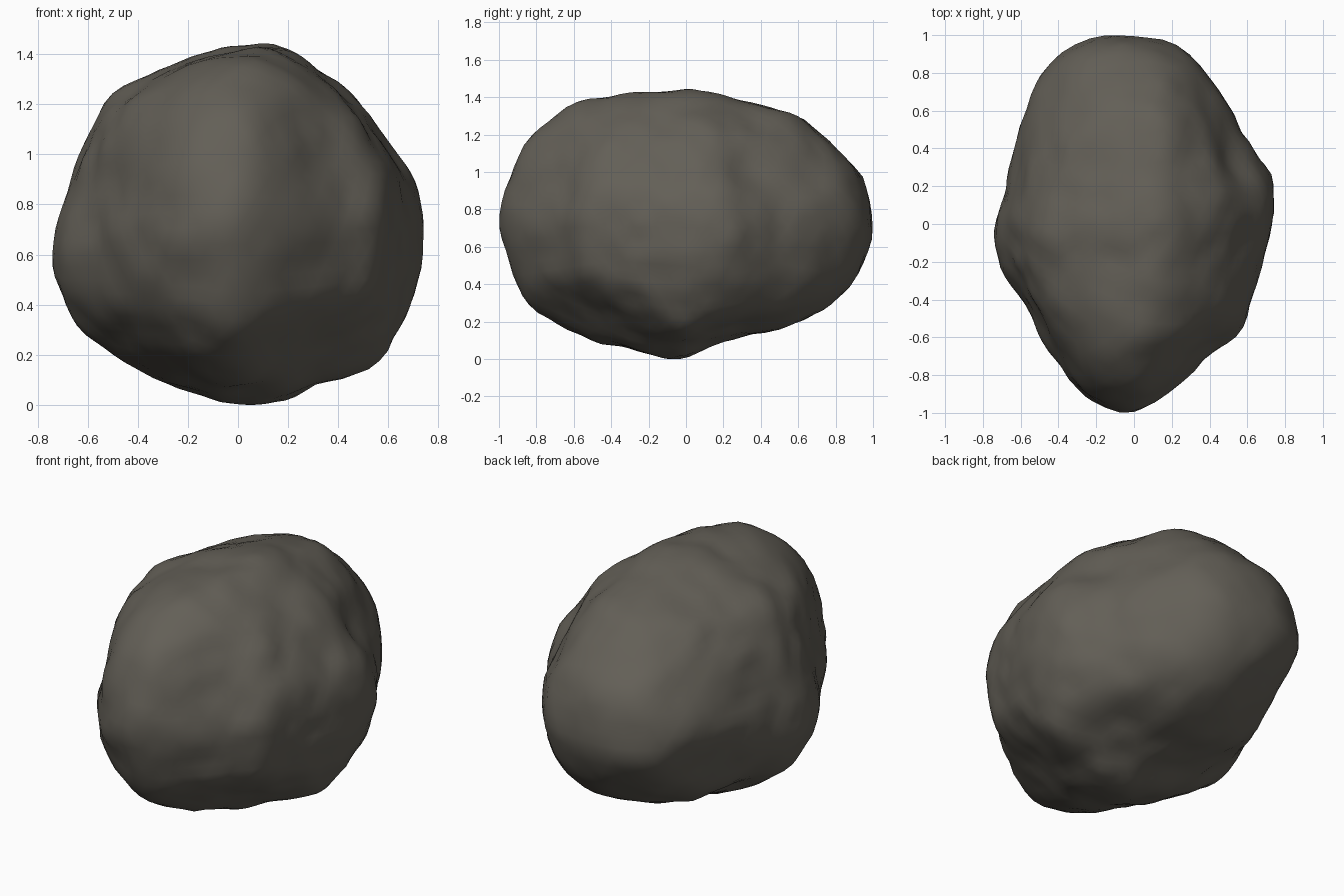
import bpy, bmesh, math
from mathutils import Vector, noise

cube = bpy.data.objects.get("Cube")
if cube:
    bpy.data.objects.remove(cube, do_unlink=True)

# Outline radii every 15 degrees around the rock's middle, one ring per plane
FRONT = [.75, .735, .70, .70, .705, .735, .72, .70, .70, .735, .715, .71,
         .75, .78, .77, .72, .70, .69, .705, .715, .72, .78, .765, .76]
SIDE = [1, .98, .90, .84, .755, .72, .725, .735, .80, .90, .945, .98,
        1, .955, .925, .82, .74, .715, .705, .645, .665, .765, .87, .955]
TOP = [.715, .75, .745, .765, .855, .965, 1, 1.01, .95, .835, .735, .69,
       .715, .715, .70, .735, .825, .95, .99, .88, .79, .78, .71, .695]
RINGS = [(0, 2, FRONT), (1, 2, SIDE), (0, 1, TOP)]
AXES = (.735, 1, .715)

# Chipped faces: outward direction and distance from the middle
CHIPS = [((.5, -.45, -.74), .70), ((-.5, -.5, -.7), .775),
         ((-.83, .36, -.41), .715), ((-.36, .52, -.75), .75),
         ((-.75, .35, .55), .73), ((.7, .5, .5), .755)]

# Dents (positive) and bulges (negative): direction, spread, depth
DENTS = [((.52, .36, .28), .2, .05), ((-.47, -.62, .2), .16, .02),
         ((.35, -.75, .3), .18, .02), ((-.1, -.8, .4), .25, -.02),
         ((.62, -.42, .18), .22, -.03)]


def ring_radius(ring, a, b):
    # Smooth curve through the four nearest outline radii
    t = math.atan2(b, a) / math.tau * len(ring)
    i = math.floor(t)
    f = t - i
    p, q, r, s = (ring[(i + k) % len(ring)] for k in (-1, 0, 1, 2))
    return q + f / 2 * (r - p + f * (2*p - 5*q + 4*r - s + f * (3*(q - r) + s - p)))


def rock_point(d):
    # Ellipsoid corrected by the three outlines, each fading away from its plane
    inv = sum((d[k] / AXES[k]) ** 2 for k in range(3))
    for i, j, ring in RINGS:
        a, b = d[i], d[j]
        flat = a * a + b * b
        base = (a / AXES[i]) ** 2 + (b / AXES[j]) ** 2
        inv += (flat / ring_radius(ring, a, b) ** 2 - base) * flat ** .5
    r = inv ** -.5
    # Softly flatten the chipped faces
    for n, h in CHIPS:
        c = d.dot(Vector(n).normalized())
        if c > 0:
            r = (r ** -40 + (h / c) ** -40) ** (-1 / 40)
    for n, spread, depth in DENTS:
        gap = (d - Vector(n).normalized()).length / spread
        r -= depth * math.exp(-gap * gap)
    # Weathered surface
    p = d * r
    r += .012 * noise.noise(p * 4) + .014 * noise.noise(p * 8 + Vector((5, 2, 9)))
    return d * r


bm = bmesh.new()
bmesh.ops.create_icosphere(bm, subdivisions=5, radius=1)
for v in bm.verts:
    v.co = rock_point(v.co.normalized())

# Rest the rock on the ground, centred
low = Vector([min(v.co[k] for v in bm.verts) for k in range(3)])
high = Vector([max(v.co[k] for v in bm.verts) for k in range(3)])
middle = (low + high) / 2
bmesh.ops.translate(bm, verts=bm.verts, vec=(-middle.x, -middle.y, -low.z))

mesh = bpy.data.meshes.new("boulder")
bm.to_mesh(mesh)
bm.free()
mesh.shade_smooth()
boulder = bpy.data.objects.new("boulder", mesh)
bpy.context.collection.objects.link(boulder)

# Dark warm grey stone
stone = bpy.data.materials.new("warm_grey_stone")
stone.use_nodes = True
color = (.125, .115, .095, 1)
stone.diffuse_color = color
stone.node_tree.nodes["Principled BSDF"].inputs["Base Color"].default_value = color
mesh.materials.append(stone)
